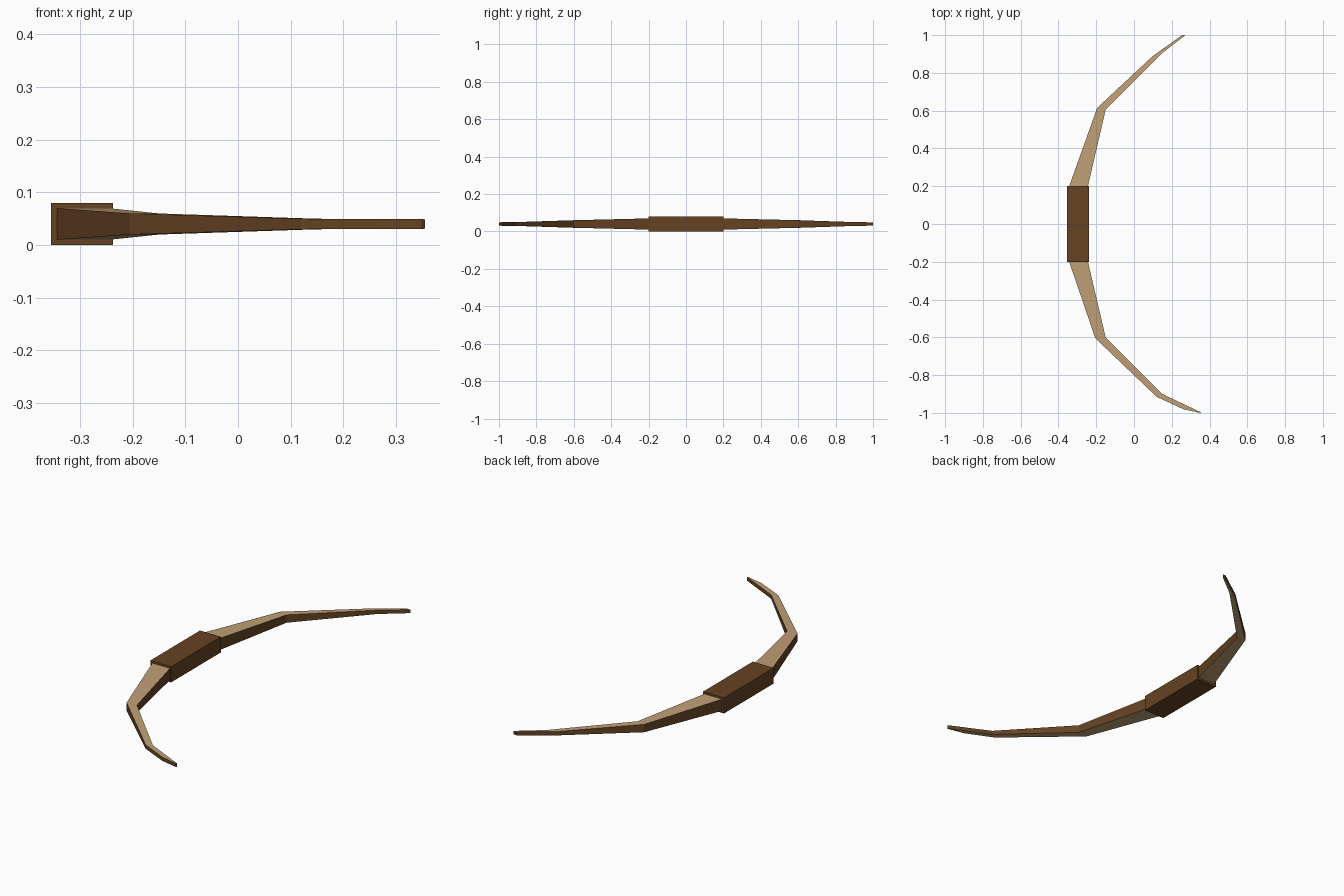
import bpy, bmesh

if "Cube" in bpy.data.objects:
    bpy.data.objects.remove(bpy.data.objects["Cube"])


def material(name, rgb):
    m = bpy.data.materials.new(name)
    m.diffuse_color = (*rgb, 1)
    m.use_nodes = True
    m.node_tree.nodes["Principled BSDF"].inputs["Base Color"].default_value = m.diffuse_color
    return m


brown = material("dark brown wood", (0.13, 0.056, 0.016))
tan = material("light tan wood", (0.53, 0.35, 0.18))


def finish(bm, name, mats):
    bmesh.ops.recalc_face_normals(bm, faces=bm.faces)
    mesh = bpy.data.meshes.new(name)
    for m in mats:
        mesh.materials.append(m)
    # tan belly and back on the limbs, brown edges
    if len(mats) > 1:
        for f in bm.faces:
            f.normal_update()
            f.material_index = 1 if abs(f.normal.z) > 0.7 else 0
    bm.to_mesh(mesh)
    bm.free()
    ob = bpy.data.objects.new(name, mesh)
    bpy.context.collection.objects.link(ob)


def limb(name, stations):
    """Loft through stations: outer x, y, inner x, y, half height."""
    bm = bmesh.new()
    rings = []
    for ox, oy, ix, iy, h in stations:
        rings.append([bm.verts.new(p) for p in (
            (ox, oy, 0.04 - h), (ix, iy, 0.04 - h),
            (ix, iy, 0.04 + h), (ox, oy, 0.04 + h))])
    for a, b in zip(rings, rings[1:]):
        for i in range(4):
            j = (i + 1) % 4
            bm.faces.new((a[i], a[j], b[j], b[i]))
    bm.faces.new(rings[0])
    bm.faces.new(rings[-1])
    finish(bm, name, [brown, tan])


# Grip block
bm = bmesh.new()
bmesh.ops.create_cube(bm, size=1)
for v in bm.verts:
    v.co.x = v.co.x * 0.118 - 0.296
    v.co.y *= 0.4
    v.co.z = v.co.z * 0.08 + 0.04
finish(bm, "grip", [brown])

# Curved tapering limbs
limb("upper_limb", [
    (-0.345, 0.195, -0.245, 0.195, 0.03),
    (-0.195, 0.615, -0.15, 0.605, 0.02),
    (0.10, 0.89, 0.15, 0.905, 0.01),
    (0.255, 1.0, 0.272, 1.0, 0.009)])
limb("lower_limb", [
    (-0.345, -0.195, -0.245, -0.195, 0.03),
    (-0.205, -0.605, -0.15, -0.60, 0.02),
    (0.12, -0.915, 0.15, -0.90, 0.01),
    (0.26, -0.98, 0.27, -0.957, 0.0095),
    (0.35, -1.0, 0.355, -0.997, 0.009)])
